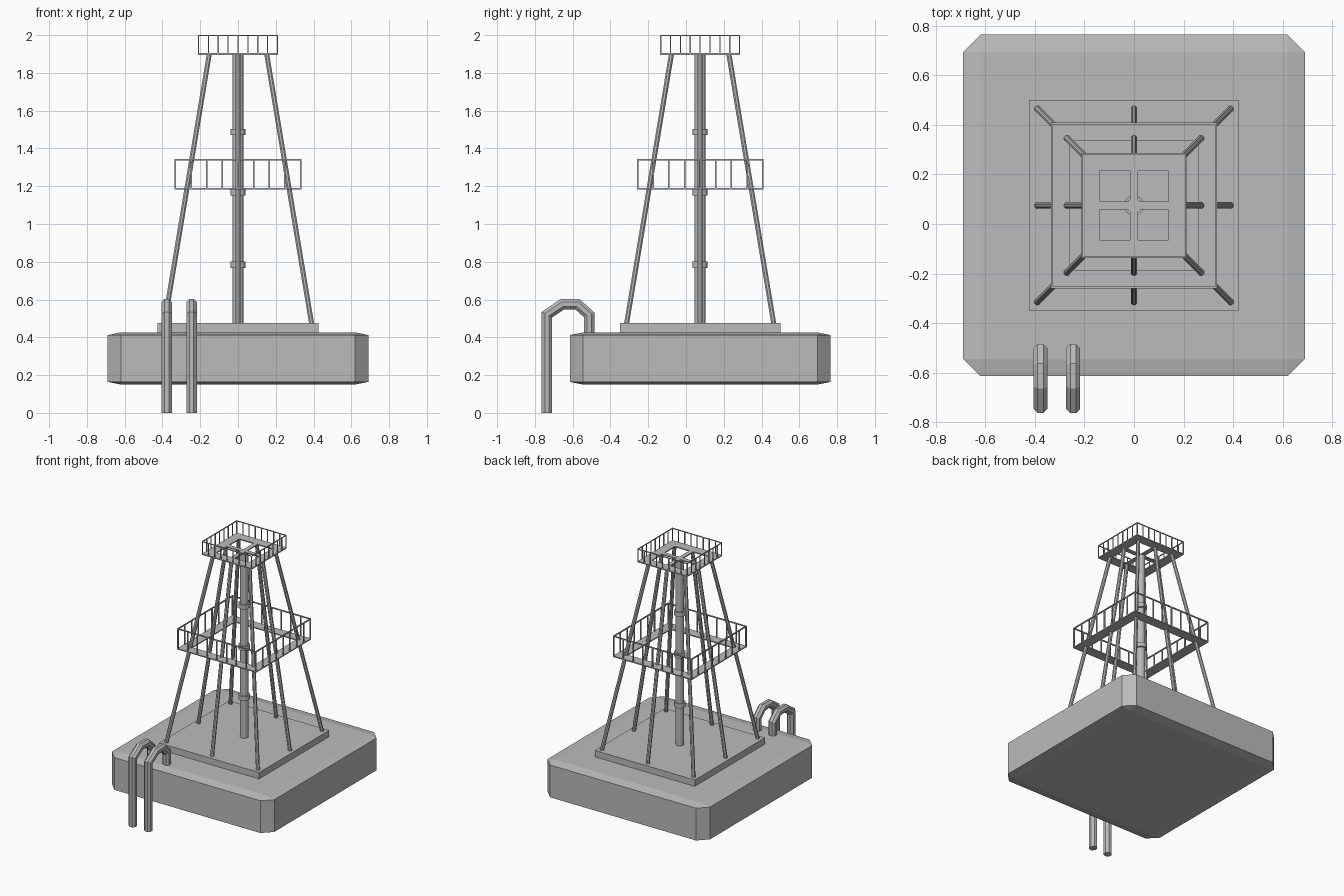
import bpy, bmesh, math
from mathutils import Vector

if "Cube" in bpy.data.objects:
    bpy.data.objects.remove(bpy.data.objects["Cube"], do_unlink=True)

CY = 0.075  # tower axis offset in y
GREY = (0.5, 0.5, 0.5, 1)
mat = bpy.data.materials.new("plain grey")
mat.use_nodes = True
mat.diffuse_color = GREY
mat.node_tree.nodes["Principled BSDF"].inputs["Base Color"].default_value = GREY


def finish(name, bm, smooth=False):
    bmesh.ops.recalc_face_normals(bm, faces=bm.faces)
    mesh = bpy.data.meshes.new(name)
    bm.to_mesh(mesh)
    bm.free()
    mesh.materials.append(mat)
    ob = bpy.data.objects.new(name, mesh)
    bpy.context.collection.objects.link(ob)
    return ob


def box(bm, lo, hi):
    lo, hi = Vector(lo), Vector(hi)
    vs = bmesh.ops.create_cube(bm, size=1)["verts"]
    for v in vs:
        v.co = Vector(c * s for c, s in zip(v.co, hi - lo)) + (lo + hi) / 2
    return vs


def sweep(bm, path, radius, sides=8):
    """Tube along a path lying in a vertical plane, with mitred joints."""
    pts = [Vector(p) for p in path]
    dirs = [(b - a).normalized() for a, b in zip(pts, pts[1:])]
    side = dirs[0].cross(dirs[1] if len(dirs) > 1 else Vector((0, 1, 0)))
    if side.length < 0.001:
        side = dirs[0].cross(Vector((1, 0, 0)))
    side.normalize()
    rings = []
    for i, p in enumerate(pts):
        before, after = dirs[max(i - 1, 0)], dirs[min(i, len(dirs) - 1)]
        t = (before + after).normalized()
        up = t.cross(side) / t.dot(after)
        ring = []
        for k in range(sides):
            a = 2 * math.pi * (k + 0.5) / sides
            ring.append(bm.verts.new(p + radius * (side * math.cos(a) + up * math.sin(a))))
        rings.append(ring)
    for r, s in zip(rings, rings[1:]):
        for k in range(sides):
            n = (k + 1) % sides
            bm.faces.new((r[k], r[n], s[n], s[k]))
    bm.faces.new(rings[0])
    bm.faces.new(rings[-1])


def square_ring(bm, outer, inner, z0, z1):
    """Flat square frame round the tower axis."""
    for s in (-1, 1):
        y0, y1 = sorted((s * inner, s * outer))
        box(bm, (-outer, CY + y0, z0), (outer, CY + y1, z1))
        box(bm, (y0, CY - inner, z0), (y1, CY + inner, z1))


# Floating base: bevelled cube flattened into a slab
bm = bmesh.new()
bmesh.ops.create_cube(bm, size=1.38)
bmesh.ops.bevel(bm, geom=bm.edges[:], offset=0.07, segments=1, affect="EDGES")
for v in bm.verts:
    v.co = Vector((v.co.x, v.co.y + CY, v.co.z * 0.2 + 0.288))
finish("base_slab", bm)

# Plinth
bm = bmesh.new()
box(bm, (-0.425, CY - 0.425, 0.42), (0.425, CY + 0.425, 0.475))
finish("plinth", bm)

# Eight leaning legs
bm = bmesh.new()
for sx in (-1, 0, 1):
    for sy in (-1, 0, 1):
        if sx or sy:
            sweep(bm, [(sx * 0.39, CY + sy * 0.39, 0.47),
                       (sx * 0.152, CY + sy * 0.152, 1.9)], 0.014)
finish("leaning_legs", bm)

# Central column and collars
bm = bmesh.new()
sweep(bm, [(0, CY, 0.47), (0, CY, 1.9)], 0.03, 12)
finish("central_column", bm)
bm = bmesh.new()
for z in (0.768, 1.152, 1.47):
    sweep(bm, [(0, CY, z), (0, CY, z + 0.034)], 0.041, 12)
finish("column_collars", bm)


# Walkways with railings
def walkway(name, outer, inner, z, top, bar):
    bm = bmesh.new()
    square_ring(bm, outer, inner, z, z + 0.008)
    finish(name + "_deck", bm)
    bm = bmesh.new()
    square_ring(bm, outer, outer - bar, top - bar, top)
    steps = 8
    span = outer - bar / 2
    for i in range(steps):
        t = -span + 2 * span * i / steps
        for x, y in ((t, -span), (span, t), (-t, span), (-span, -t)):
            h = bar / 2
            box(bm, (x - h, CY + y - h, z), (x + h, CY + y + h, top - bar))
    finish(name + "_railing", bm)


walkway("middle_walkway", 0.335, 0.26, 1.183, 1.345, 0.008)
walkway("upper_walkway", 0.212, 0.14, 1.896, 2.0, 0.006)

# Cross beams under the open top
bm = bmesh.new()
box(bm, (-0.14, CY - 0.016, 1.896), (0.14, CY + 0.016, 1.904))
box(bm, (-0.016, CY - 0.14, 1.896), (0.016, CY + 0.14, 1.904))
finish("top_cross_beams", bm)

# Boarding handrails hooked over the front edge
for name, x in (("right_boarding_rail", -0.378), ("left_boarding_rail", -0.246)):
    bm = bmesh.new()
    profile = [(-0.736, 0), (-0.736, 0.52), (-0.655, 0.575),
               (-0.575, 0.575), (-0.513, 0.52), (-0.513, 0.4)]
    sweep(bm, [(x, y, z) for y, z in profile], 0.03)
    finish(name, bm)
